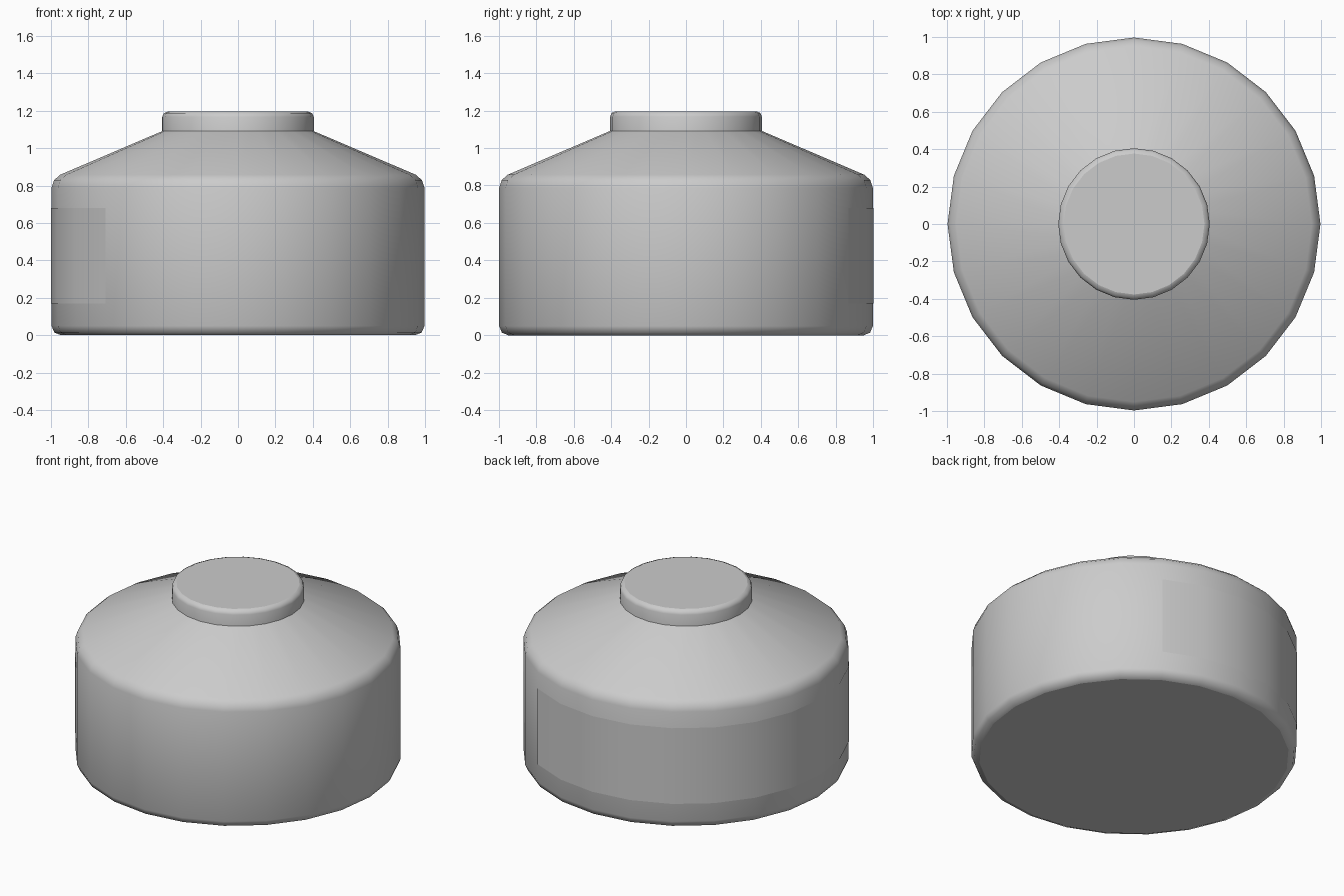
import bpy
import bmesh
from math import radians, cos, sin, pi

SIDES = 24
RADIUS = 0.997

cube = bpy.data.objects.get("Cube")
if cube:
    bpy.data.objects.remove(cube, do_unlink=True)

grey = bpy.data.materials.new("plain_grey")
grey.use_nodes = True
colour = (0.6, 0.6, 0.6, 1)
grey.diffuse_color = colour
grey.node_tree.nodes["Principled BSDF"].inputs["Base Color"].default_value = colour


def finish(bm, name):
    """Store the mesh, smooth the curved faces and keep the end discs flat."""
    mesh = bpy.data.meshes.new(name)
    bm.to_mesh(mesh)
    bm.free()
    mesh.materials.append(grey)
    obj = bpy.data.objects.new(name, mesh)
    bpy.context.collection.objects.link(obj)
    bpy.ops.object.select_all(action="DESELECT")
    obj.select_set(True)
    bpy.context.view_layer.objects.active = obj
    bpy.ops.object.shade_smooth_by_angle(angle=radians(50))
    for face in mesh.polygons:
        if len(face.vertices) == SIDES:
            face.use_smooth = False
    return obj


def lathe(name, profile, rounded, width):
    """Turn a (radius, height) profile and round the listed rings."""
    bm = bmesh.new()
    rings = []
    for r, z in profile:
        rings.append([bm.verts.new((r * cos(2 * pi * i / SIDES),
                                    r * sin(2 * pi * i / SIDES), z))
                      for i in range(SIDES)])
    for low, high in zip(rings, rings[1:]):
        for i in range(SIDES):
            j = (i + 1) % SIDES
            bm.faces.new((low[i], low[j], high[j], high[i]))
    bm.faces.new(rings[0][::-1])
    bm.faces.new(rings[-1])
    edges = [bm.edges.get((rings[k][i], rings[k][(i + 1) % SIDES]))
             for k in rounded for i in range(SIDES)]
    bmesh.ops.bevel(bm, geom=edges, offset=width, offset_type="OFFSET",
                    segments=2, profile=0.5, affect="EDGES")
    return finish(bm, name)


# Tank body with sloping shoulder, running on inside the neck
lathe("tank_body", [(RADIUS, 0), (RADIUS, 0.838), (0.3, 1.136)], [0, 1], 0.05)

# Short closed neck
lathe("neck_cap", [(0.405, 1.05), (0.405, 1.195)], [1], 0.028)

# Thin wrapped plate on the rear and right side
bm = bmesh.new()
columns = []
for step in range(4, 16):
    a = 2 * pi * step / SIDES
    r = RADIUS + 0.003
    columns.append([bm.verts.new((r * cos(a), r * sin(a), z)) for z in (0.17, 0.68)])
for a, b in zip(columns, columns[1:]):
    bm.faces.new((a[0], b[0], b[1], a[1]))
finish(bm, "side_plate")
